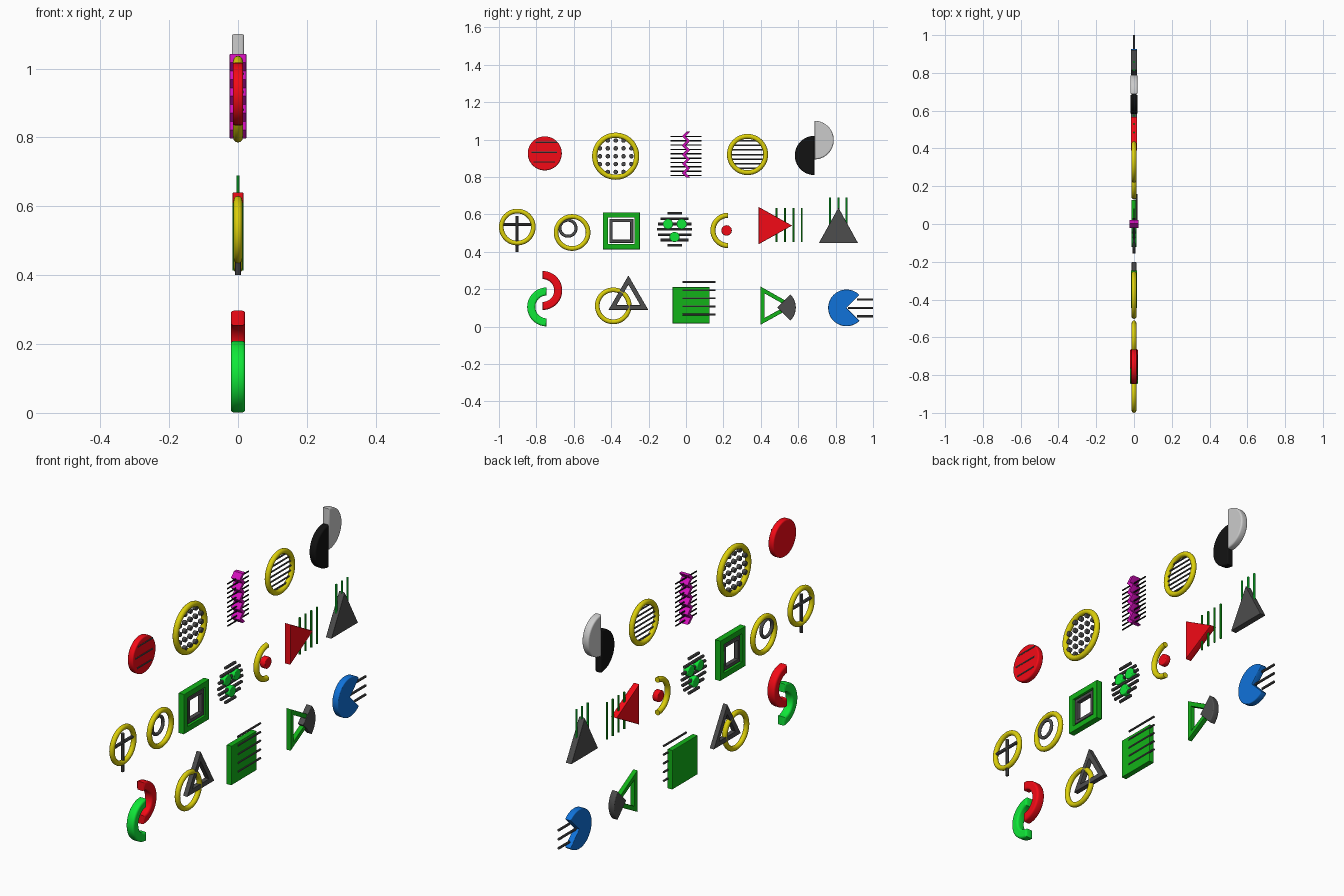
import bpy
from math import sin, cos, pi, radians, sqrt

if "Cube" in bpy.data.objects:
    bpy.data.objects.remove(bpy.data.objects["Cube"])

COLORS = {
    "red": (0.90, 0.003, 0.008, 1), "yellow": (0.72, 0.63, 0.003, 1),
    "green": (0.006, 0.45, 0.009, 1), "lime": (0.005, 0.80, 0.04, 1),
    "magenta": (0.65, 0.005, 0.5, 1), "blue": (0.005, 0.17, 0.70, 1),
    "dark": (0.075, 0.075, 0.075, 1), "black": (0.006, 0.006, 0.006, 1),
    "silver": (0.66, 0.66, 0.66, 1),
}
MATS = {}
for key, rgba in COLORS.items():
    MATS[key] = bpy.data.materials.new(key)
    MATS[key].diffuse_color = rgba


def finish(name, cu, color, x=0):
    """Turn a curve drawn in (y, z) into a mesh standing in the YZ plane."""
    tmp = bpy.data.objects.new("tmp", cu)
    bpy.context.collection.objects.link(tmp)
    bpy.context.view_layer.update()
    me = bpy.data.meshes.new_from_object(
        tmp.evaluated_get(bpy.context.evaluated_depsgraph_get()))
    bpy.data.objects.remove(tmp)
    ob = bpy.data.objects.new(name, me)
    bpy.context.collection.objects.link(ob)
    ob.rotation_euler = (pi / 2, 0, pi / 2)
    ob.location.x = x
    me.materials.clear()
    me.materials.append(MATS[color])
    bpy.ops.object.select_all(action='DESELECT')
    bpy.context.view_layer.objects.active = ob
    ob.select_set(True)
    bpy.ops.object.shade_smooth_by_angle(angle=radians(40))
    return ob


def add_spline(cu, pts, cyclic):
    sp = cu.splines.new('POLY')
    sp.points.add(len(pts) - 1)
    for p, (y, z) in zip(sp.points, pts):
        p.co = (y, z, 0, 1)
    sp.use_cyclic_u = cyclic


def plate(name, loops, color, half, bevel=0.004, x=0):
    """Flat bevelled plate; extra loops become holes."""
    cu = bpy.data.curves.new(name, 'CURVE')
    cu.dimensions, cu.fill_mode = '2D', 'BOTH'
    cu.extrude, cu.bevel_depth, cu.offset = half - bevel, bevel, -bevel
    cu.bevel_resolution = 2
    for pts in loops:
        add_spline(cu, pts, True)
    return finish(name, cu, color, x)


def tubes(name, paths, color, r, cyclic=False, x=0, res=2):
    """Round rods along one or more paths."""
    cu = bpy.data.curves.new(name, 'CURVE')
    cu.dimensions, cu.fill_mode = '3D', 'FULL'
    cu.bevel_depth, cu.bevel_resolution, cu.use_fill_caps = r, res, True
    for pts in paths:
        add_spline(cu, pts, cyclic)
    return finish(name, cu, color, x)


def arc(y, z, r, a=0, b=360, n=48):
    full = b - a == 360
    return [(y + r * cos(t), z + r * sin(t)) for t in
            (radians(a + (b - a) * i / (n if full else n - 1)) for i in range(n))]


def ring(name, y, z, outer, tube, color="yellow"):
    tubes(name, [arc(y, z, outer - tube)], color, tube, True, res=4)


def half_ring(name, y, z, outer, inner, a, color, half):
    loop = arc(y, z, outer, a, a + 180, 32) + arc(y, z, inner, a, a + 180, 32)[::-1]
    plate(name, [loop], color, half, 0.009)


def rect(y0, y1, z0, z1):
    return [(y0, z0), (y1, z0), (y1, z1), (y0, z1)]


def hlines(y0, y1, zs):
    return [[(y0, z), (y1, z)] for z in zs]


def chords(y, z, r, step):
    """Seven horizontal lines clipped to a circle."""
    ds = [i * step for i in range(-3, 4)]
    return [[(y - sqrt(r * r - d * d), z + d), (y + sqrt(r * r - d * d), z + d)] for d in ds]


def inset(tri, k):
    cy, cz = sum(p[0] for p in tri) / 3, sum(p[1] for p in tri) / 3
    return [(cy + (y - cy) * k, cz + (z - cz) * k) for y, z in tri]


# ---- top row ----
# red disc with stripes on one face
plate("red_disc", [arc(-0.755, 0.926, 0.091)], "red", 0.015, 0.006)
tubes("red_disc_stripes", [[(-0.805, 0.985), (-0.69, 0.985)], [(-0.825, 0.932), (-0.69, 0.932)],
                           [(-0.815, 0.880), (-0.70, 0.880)]], "dark", 0.005, x=0.0125)

# ring filled with dots
ring("dotted_ring", -0.376, 0.911, 0.126, 0.014)
for row in range(-2, 3):
    for col in range(-2, 3):
        if abs(row) + abs(col) < 4:
            plate("ring_dot", [arc(-0.376 + col * 0.042, 0.911 + row * 0.042, 0.012, n=16)],
                  "dark", 0.009, 0.003)

# zigzag ribbon over thin lines
zig = [(0.012 * (-1) ** i, 0.797 + 0.0245 * i) for i in range(11)]
plate("zigzag", [[(y - 0.010, z) for y, z in zig] + [(y + 0.010, z) for y, z in zig[::-1]]],
      "magenta", 0.024, 0.001)
tubes("zigzag_lines", hlines(-0.083, 0.083, [0.808 + 0.0232 * i for i in range(10)]), "black", 0.0035)

# ring filled with lines
ring("lined_ring", 0.329, 0.920, 0.11, 0.013)
tubes("ring_lines", chords(0.329, 0.920, 0.094, 0.0245), "dark", 0.004)

# offset half discs
plate("black_half_disc", [arc(0.687, 0.915, 0.105, 90, 270)], "black", 0.018, 0.007)
plate("silver_half_disc", [arc(0.687, 0.997, 0.103, -90, 90)], "silver", 0.018, 0.007)

# ---- middle row ----
# ring with cross
ring("cross_ring", -0.902, 0.532, 0.098, 0.0125)
tubes("cross", [[(-0.904, 0.40), (-0.904, 0.59)], [(-0.98, 0.545), (-0.826, 0.545)]], "dark", 0.008)

# ring in ring
ring("outer_ring", -0.609, 0.503, 0.098, 0.0125)
ring("inner_ring", -0.631, 0.526, 0.051, 0.008, "dark")

# nested square frames
for name, h, k, color, half in (("green_frame", 0.099, 0.07, "green", 0.016),
                                ("dark_frame", 0.064, 0.047, "dark", 0.012)):
    plate(name, [rect(-0.346 - a, -0.346 + a, 0.512 - a, 0.512 + a) for a in (h, k)],
          color, half, 0.003)

# striped circle with three green buttons
tubes("circle_stripes", chords(-0.061, 0.52, 0.094, 0.0285), "dark", 0.0075)
for y, z in ((-0.096, 0.548), (-0.023, 0.548), (-0.061, 0.479)):
    plate("green_button", [arc(y, z, 0.027, n=28)], "lime", 0.014, 0.004)

# half ring with red dot
tubes("yellow_half_ring", [arc(0.225, 0.514, 0.081, 90, 270)], "yellow", 0.0135, res=4)
plate("red_dot", [arc(0.217, 0.514, 0.028, n=28)], "red", 0.014, 0.004)

# red triangle with upright bars
plate("red_triangle", [[(0.388, 0.44), (0.567, 0.54), (0.388, 0.64)]], "red", 0.016, 0.003)
tubes("triangle_bars", [[(y, 0.452), (y, 0.634)] for y in (0.484, 0.529, 0.574, 0.619)],
      "green", 0.005)

# dark triangle with green bars
plate("dark_triangle", [[(0.710, 0.446), (0.920, 0.446), (0.815, 0.636)]], "dark", 0.016, 0.003)
tubes("green_bars", [[(y, 0.50), (y, 0.69)] for y in (0.77, 0.815, 0.858)], "lime", 0.005)

# ---- bottom row ----
# interlocked half rings
half_ring("red_half_ring", -0.766, 0.193, 0.104, 0.061, -90, "red", 0.021)
half_ring("green_half_ring", -0.745, 0.105, 0.104, 0.061, 90, "lime", 0.021)

# ring over triangle outline
ring("triangle_ring", -0.389, 0.111, 0.098, 0.0125)
tri = [(-0.414, 0.09), (-0.202, 0.09), (-0.308, 0.273)]
plate("triangle_outline", [tri, inset(tri, 0.6)], "dark", 0.012, 0.002)

# green square with lines on one face
plate("green_square", [rect(-0.071, 0.126, 0.017, 0.211)], "green", 0.014, 0.003)
tubes("square_lines", hlines(-0.02, 0.158, [0.065 + 0.0432 * i for i in range(5)]),
      "dark", 0.005, x=0.0125)

# triangle outline with dark wedge
tri = [(0.397, 0.009), (0.581, 0.111), (0.397, 0.215)]
plate("green_triangle_outline", [tri, inset(tri, 0.64)], "green", 0.012, 0.002)
plate("dark_wedge", [[(0.489, 0.102)] + arc(0.489, 0.102, 0.098, -46, 46, 20)], "dark", 0.016, 0.004)

# blue disc with notch and lines
plate("blue_notched_disc", [[(0.858, 0.1)] + arc(0.858, 0.1, 0.098, 45, 315, 40)], "blue", 0.016, 0.004)
tubes("notch_lines", hlines(0.915, 1.0, (0.055, 0.145)) + hlines(0.865, 1.0, (0.1,)), "dark", 0.006)

for m in bpy.data.materials:
    if m.users and not m.is_grease_pencil:
        m.use_nodes = True
        m.node_tree.nodes["Principled BSDF"].inputs["Base Color"].default_value = m.diffuse_color
